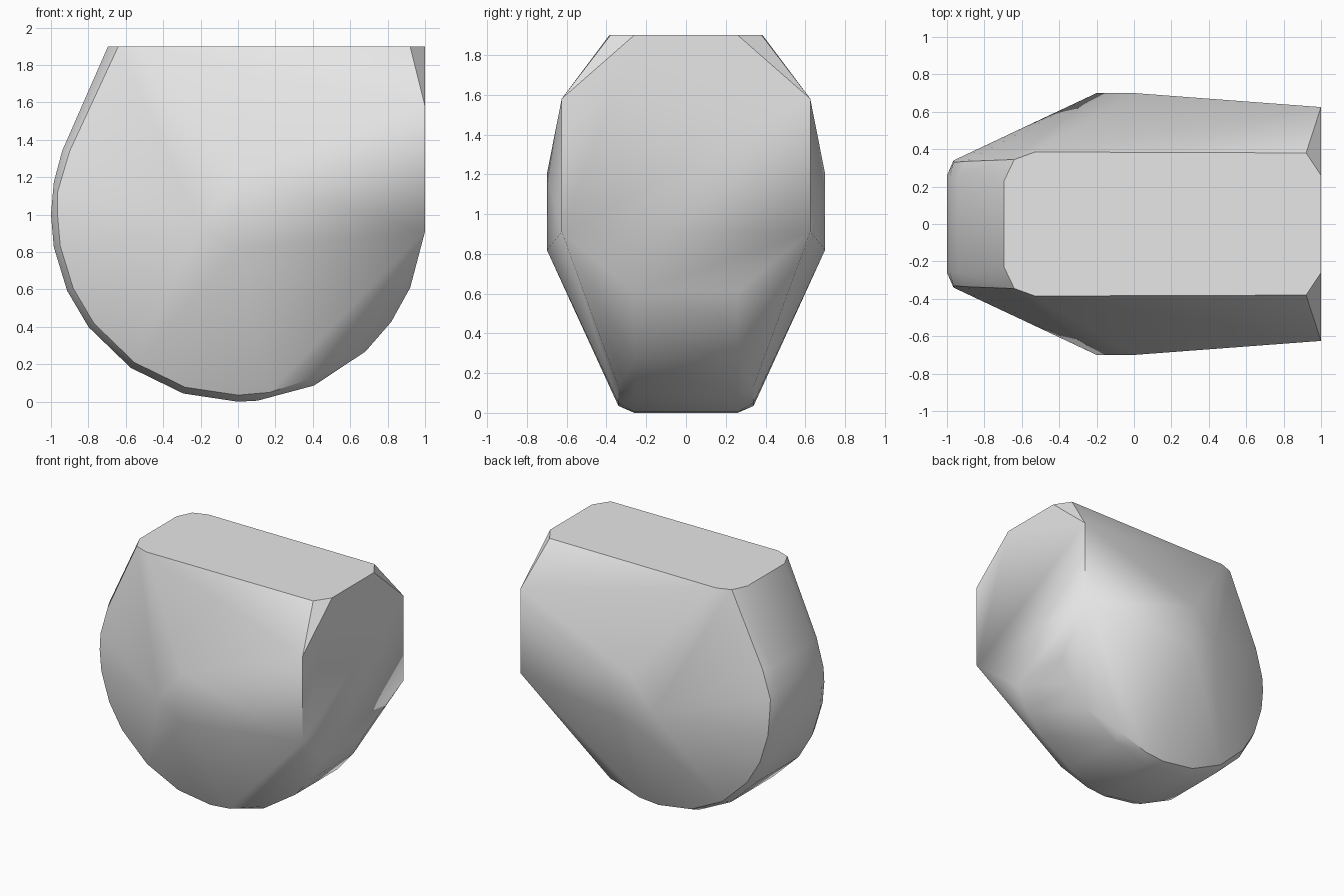
import bpy, bmesh
from math import sin, cos, radians

cube = bpy.data.objects.get("Cube")
if cube:
    bpy.data.objects.remove(cube, do_unlink=True)

grey = bpy.data.materials.new("plain grey")
grey.use_nodes = True
colour = (0.8, 0.8, 0.8, 1)
grey.diffuse_color = colour
grey.node_tree.nodes["Principled BSDF"].inputs["Base Color"].default_value = colour


def rim(angles, radius, y):
    """Points on an upright arc, angles counted from straight down towards +x."""
    return [(radius * sin(radians(a)), y, 1 - radius * cos(radians(a))) for a in angles]


# Rounded rim: a flat outer band and a slightly smaller chamfer ring
points = rim((-110, -100, -90, -80, -66, -53, -35, -17, 0, 6, 24, 43, 55, 67), 1, 0.26)
points += rim((-90, -80, -66, -53, -35, -17, 0, 10, 26), 0.965, 0.34)
points += [(-0.9, 0.335, 1.34), (-0.965, 0.33, 1.12)]

# Flat top with clipped corners
points += [(-0.695, 0.23, 1.9), (-0.64, 0.345, 1.9), (-0.53, 0.385, 1.9),
           (0.92, 0.38, 1.9), (1, 0.26, 1.9)]

# Flat end on the +x side
points += [(1, 0.625, 1.58), (1, 0.625, 0.91)]

# Widest part of the side bulge
points += [(-0.2, 0.7, 0.95), (0, 0.7, 0.82), (0, 0.7, 1.2)]

# Wrap both mirrored halves in one convex skin
bm = bmesh.new()
for x, y, z in points:
    for side in (1, -1):
        bm.verts.new((x, side * y, z))
hull = bmesh.ops.convex_hull(bm, input=bm.verts[:])
loose = {g for g in hull["geom_interior"] + hull["geom_unused"]
         if isinstance(g, bmesh.types.BMVert)}
bmesh.ops.delete(bm, geom=list(loose), context="VERTS")
bmesh.ops.dissolve_limit(bm, angle_limit=radians(0.5), verts=bm.verts[:], edges=bm.edges[:])
bmesh.ops.recalc_face_normals(bm, faces=bm.faces[:])

mesh = bpy.data.meshes.new("rounded_block")
bm.to_mesh(mesh)
bm.free()
mesh.materials.append(grey)
block = bpy.data.objects.new("rounded_block", mesh)
bpy.context.collection.objects.link(block)

# Smooth shading with crisp edges round the flat faces
bpy.ops.object.select_all(action="DESELECT")
block.select_set(True)
bpy.context.view_layer.objects.active = block
bpy.ops.object.shade_smooth_by_angle(angle=radians(30))
